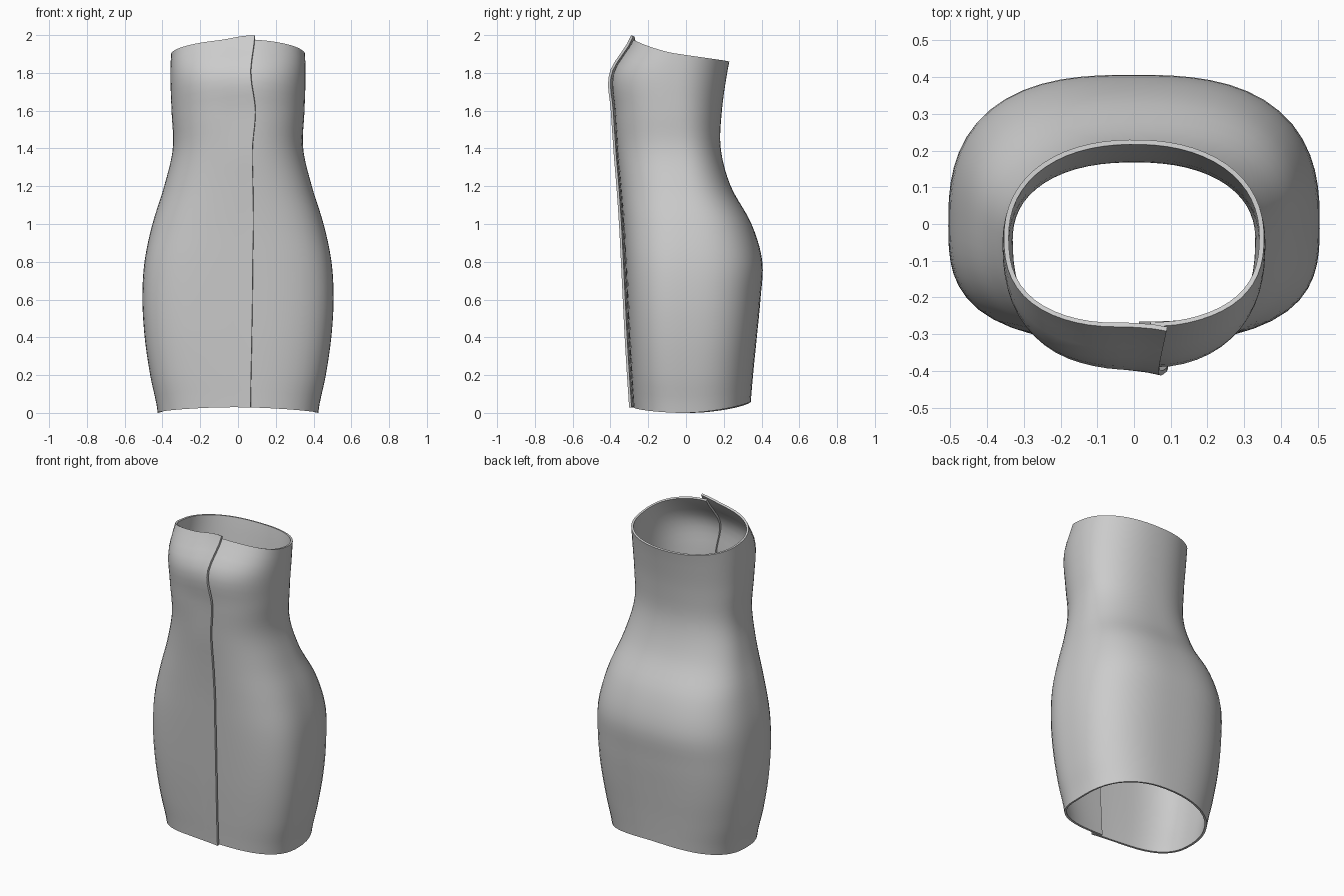
import bpy, bmesh, math

if "Cube" in bpy.data.objects:
    bpy.data.objects.remove(bpy.data.objects["Cube"])

# Sections: z, half width, front y, back y, centre y, front roundness, back roundness
SECTIONS = [
    (0.00, .425, -.278, .340, .00, 2.7, 2.5),
    (0.20, .465, -.290, .355, .00, 2.9, 2.6),
    (0.40, .494, -.302, .375, .00, 3.0, 2.7),
    (0.60, .506, -.312, .394, .00, 3.0, 2.7),
    (0.80, .495, -.322, .404, .00, 2.9, 2.7),
    (1.00, .453, -.333, .347, .00, 2.7, 2.6),
    (1.20, .391, -.348, .237, -.02, 2.5, 2.4),
    (1.40, .345, -.366, .184, -.04, 2.4, 2.3),
    (1.60, .352, -.382, .190, -.05, 2.4, 2.2),
    (1.80, .358, -.388, .218, -.05, 2.4, 2.2),
    (2.00, .350, -.275, .255, -.03, 2.2, 2.2),
]
# Opening edge: x at heights 0, 0.2 ... 2.0
SEAM = [.065, .068, .072, .075, .077, .08, .078, .075, .09, .066, .088]
SEGS, ROWS = 64, 44


def spline(vals, z):
    """Catmull-Rom through evenly spaced values, 0.2 apart in height."""
    p = min(max(z / 0.2, 0), len(vals) - 1)
    i = min(int(p), len(vals) - 2)
    t = p - i
    a, b, c, d = (vals[min(max(k, 0), len(vals) - 1)] for k in range(i - 1, i + 3))
    return b + 0.5 * t * (c - a + t * (2*a - 5*b + 4*c - d + t * (3*(b - c) + d - a)))


COLUMNS = list(zip(*SECTIONS))[1:]


def smooth(t):
    t = min(max(t, 0), 1)
    return t * t * (3 - 2 * t)


def point(u, v):
    """u runs round from the hidden inner edge to the outer edge, v runs up."""
    # hem and neckline heights follow the direction round the body
    a0 = -math.pi / 2 + 0.2 - 0.12
    s = math.sin(a0 + u * (2 * math.pi + 0.12))
    low = (0.03 if s < 0 else 0.06) * s * s
    high = 1.90 + (0.078 * abs(s) ** 1.3 if s < 0 else -0.04 * s)
    outer = smooth((u - 0.91) / 0.09)
    high += 0.022 * outer
    z = low + v * (high - low)
    hw, yf, yb, cy, nf, nb = (spline(c, z) for c in COLUMNS)
    a = -math.pi / 2 + math.asin(spline(SEAM, z) / hw) - 0.12 + u * (2 * math.pi + 0.12)
    c, s = math.cos(a), math.sin(a)
    n = nf if s < 0 else nb
    r = (abs(c) ** n + abs(s) ** n) ** (-1 / n)
    # the outer flap stands clear of the layer below, with a small lip
    lift = 0.017 * outer + 0.006 * smooth((u - 0.985) / 0.015)
    x = c * r * hw
    y = cy + s * r * ((cy - yf) if s < 0 else (yb - cy)) - lift
    # shallow hollow along the middle of the front
    if s < 0:
        y += 0.007 * math.exp(-(x / 0.07) ** 2) * smooth((z - 1.3) / 0.3)
    return x, y, z


# Wrapped garment shell
bm = bmesh.new()
grid = [[bm.verts.new(point(i / SEGS if i < SEGS else 1, j / ROWS))
         for i in range(SEGS + 1)] for j in range(ROWS + 1)]
for j in range(ROWS):
    for i in range(SEGS):
        bm.faces.new((grid[j][i], grid[j][i+1], grid[j+1][i+1], grid[j+1][i]))
mesh = bpy.data.meshes.new("wrap_dress")
bm.to_mesh(mesh)
bm.free()
dress = bpy.data.objects.new("wrap_dress", mesh)
bpy.context.collection.objects.link(dress)

# Grey cloth
cloth = bpy.data.materials.new("grey cloth")
cloth.diffuse_color = (0.6, 0.6, 0.6, 1)
cloth.use_nodes = True
cloth.node_tree.nodes["Principled BSDF"].inputs["Base Color"].default_value = cloth.diffuse_color
mesh.materials.append(cloth)

# Cloth thickness, inward
solid = dress.modifiers.new("thickness", "SOLIDIFY")
solid.thickness = 0.013
solid.offset = -1

bpy.context.view_layer.objects.active = dress
dress.select_set(True)
bpy.ops.object.modifier_apply(modifier=solid.name)
bpy.ops.object.shade_smooth_by_angle(angle=math.radians(35))
